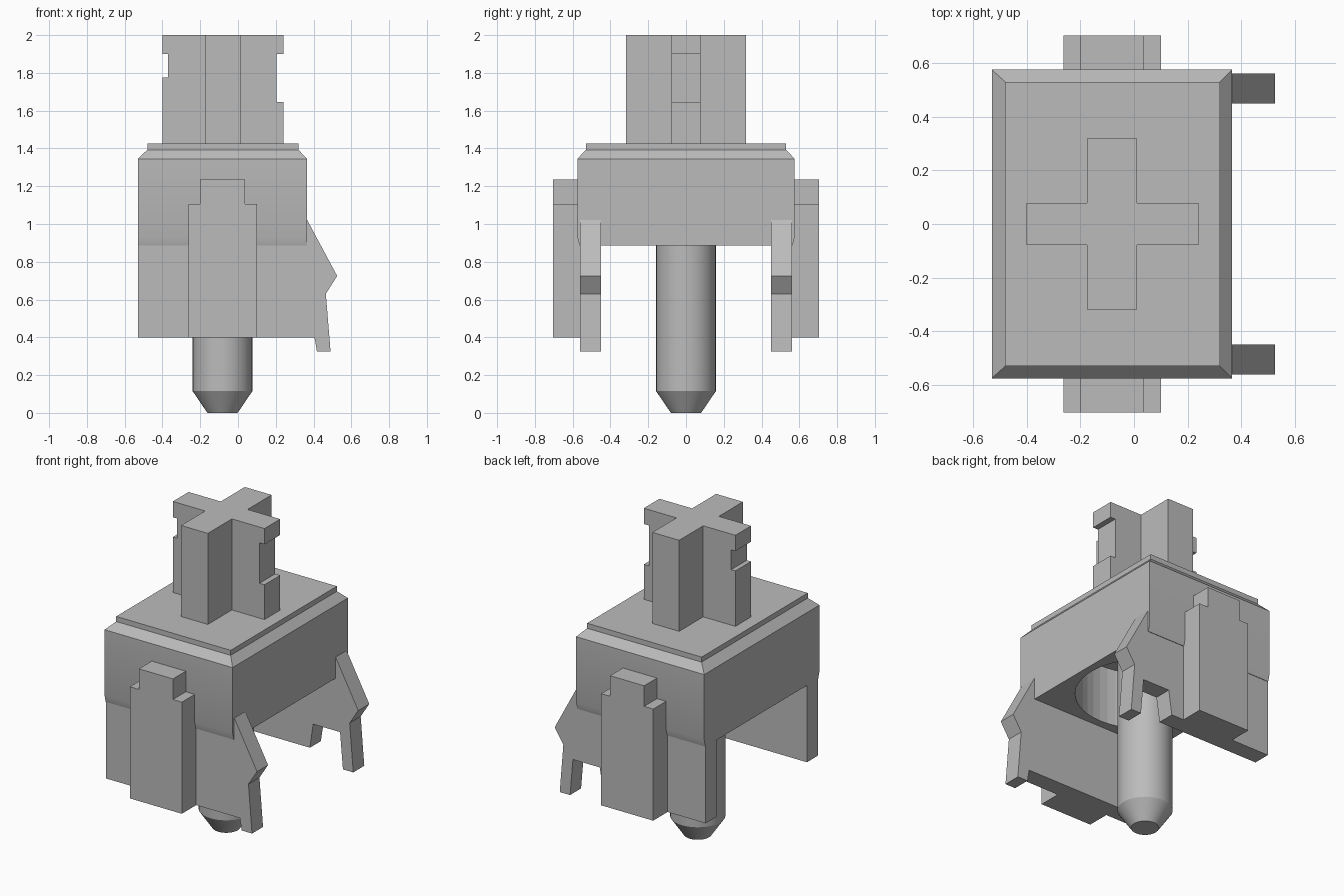
import bpy
import bmesh
from math import radians

if "Cube" in bpy.data.objects:
    bpy.data.objects.remove(bpy.data.objects["Cube"], do_unlink=True)

GREY = (0.5, 0.5, 0.5, 1)
grey = bpy.data.materials.new("plain grey plastic")
grey.use_nodes = True
grey.diffuse_color = GREY
grey.node_tree.nodes["Principled BSDF"].inputs["Base Color"].default_value = GREY

CX = -0.082   # axis of the housing, stem and post


def finish(name, bm):
    bmesh.ops.recalc_face_normals(bm, faces=bm.faces[:])
    mesh = bpy.data.meshes.new(name)
    bm.to_mesh(mesh)
    bm.free()
    mesh.materials.append(grey)
    obj = bpy.data.objects.new(name, mesh)
    bpy.context.collection.objects.link(obj)
    return obj


def loft(name, rings):
    """Closed solid through rings of equal vertex count."""
    bm = bmesh.new()
    loops = [[bm.verts.new(p) for p in ring] for ring in rings]
    n = len(loops[0])
    for a, b in zip(loops, loops[1:]):
        for i in range(n):
            j = (i + 1) % n
            bm.faces.new((a[i], a[j], b[j], b[i]))
    bm.faces.new(loops[0][::-1])
    bm.faces.new(loops[-1])
    return finish(name, bm)


def rect(x0, x1, y, z):
    return [(x0, -y, z), (x1, -y, z), (x1, y, z), (x0, y, z)]


def slab(name, profile, y0, y1):
    """Extrude an x-z outline along y."""
    return loft(name, [[(x, y, z) for x, z in profile] for y in (y0, y1)])


def lathe(name, profile):
    """Round solid about the post axis from (radius, z) pairs."""
    bm = bmesh.new()
    verts = [bm.verts.new((CX + r, 0, z)) for r, z in profile]
    edges = [bm.edges.new(pair) for pair in zip(verts, verts[1:])]
    bmesh.ops.spin(bm, geom=verts + edges, cent=(CX, 0, 0), axis=(0, 0, 1),
                   angle=radians(360), steps=48, use_duplicate=False)
    bmesh.ops.remove_doubles(bm, verts=bm.verts[:], dist=0.0005)
    return finish(name, bm)


def smooth(obj):
    bpy.ops.object.select_all(action="DESELECT")
    obj.select_set(True)
    bpy.context.view_layer.objects.active = obj
    bpy.ops.object.shade_smooth_by_angle(angle=radians(30))


# Housing block with tucked lower sides and chamfered top
housing = loft("housing", [
    rect(-0.53, 0.365, 0.563, 0.885),
    rect(-0.53, 0.365, 0.575, 0.93),
    rect(-0.53, 0.365, 0.575, 1.345),
    rect(-0.48, 0.32, 0.53, 1.393),
])

# Round spring recess in the underside
cutter = lathe("recess_cutter", [(0, 0.7), (0.40, 0.7), (0.40, 1.25), (0, 1.25)])
cutter.hide_render = True
cutter.hide_viewport = True
cut = housing.modifiers.new("spring recess", "BOOLEAN")
cut.operation = "DIFFERENCE"
cut.solver = "EXACT"
cut.object = cutter
smooth(housing)

# Thin raised plate on the housing
loft("top_plate", [rect(-0.48, 0.32, 0.53, z) for z in (1.393, 1.425)])

# Cross stem: plain bar plus a bar notched at both ends
loft("stem_bar", [rect(-0.175, 0.012, 0.318, z) for z in (1.42, 2.0)])
slab("stem_notched_bar", [
    (-0.40, 1.42), (0.24, 1.42), (0.24, 1.645), (0.205, 1.645),
    (0.205, 1.90), (0.24, 1.90), (0.24, 2.0), (-0.40, 2.0),
    (-0.40, 1.90), (-0.37, 1.90), (-0.37, 1.775), (-0.40, 1.775),
], -0.078, 0.078)

# Side walls with hooked legs; the back one has a gap beside its leg
hook = [(-0.53, 0.885), (0.36, 0.885), (0.36, 1.02), (0.367, 1.02),
        (0.525, 0.725), (0.465, 0.63), (0.49, 0.325), (0.418, 0.325)]
foot = [(0.405, 0.40), (-0.53, 0.40)]
gap = [(0.398, 0.555), (0.21, 0.555), (0.187, 0.40), (-0.53, 0.40)]
slab("front_wall", hook + foot, -0.56, -0.45)
slab("back_wall", hook + gap, 0.45, 0.56)

# Stepped guide rails on the outer faces
rail = [(-0.263, 0.40), (0.10, 0.40), (0.10, 1.105), (0.038, 1.105),
        (0.038, 1.235), (-0.20, 1.235), (-0.20, 1.105), (-0.263, 1.105)]
for side, s in (("front", -1), ("back", 1)):
    slab(side + "_rail", rail, s * 0.555, s * 0.703)

# Centre post with tapered tip
smooth(lathe("centre_post", [(0, 0), (0.08, 0), (0.158, 0.115), (0.158, 1.26), (0, 1.26)]))
